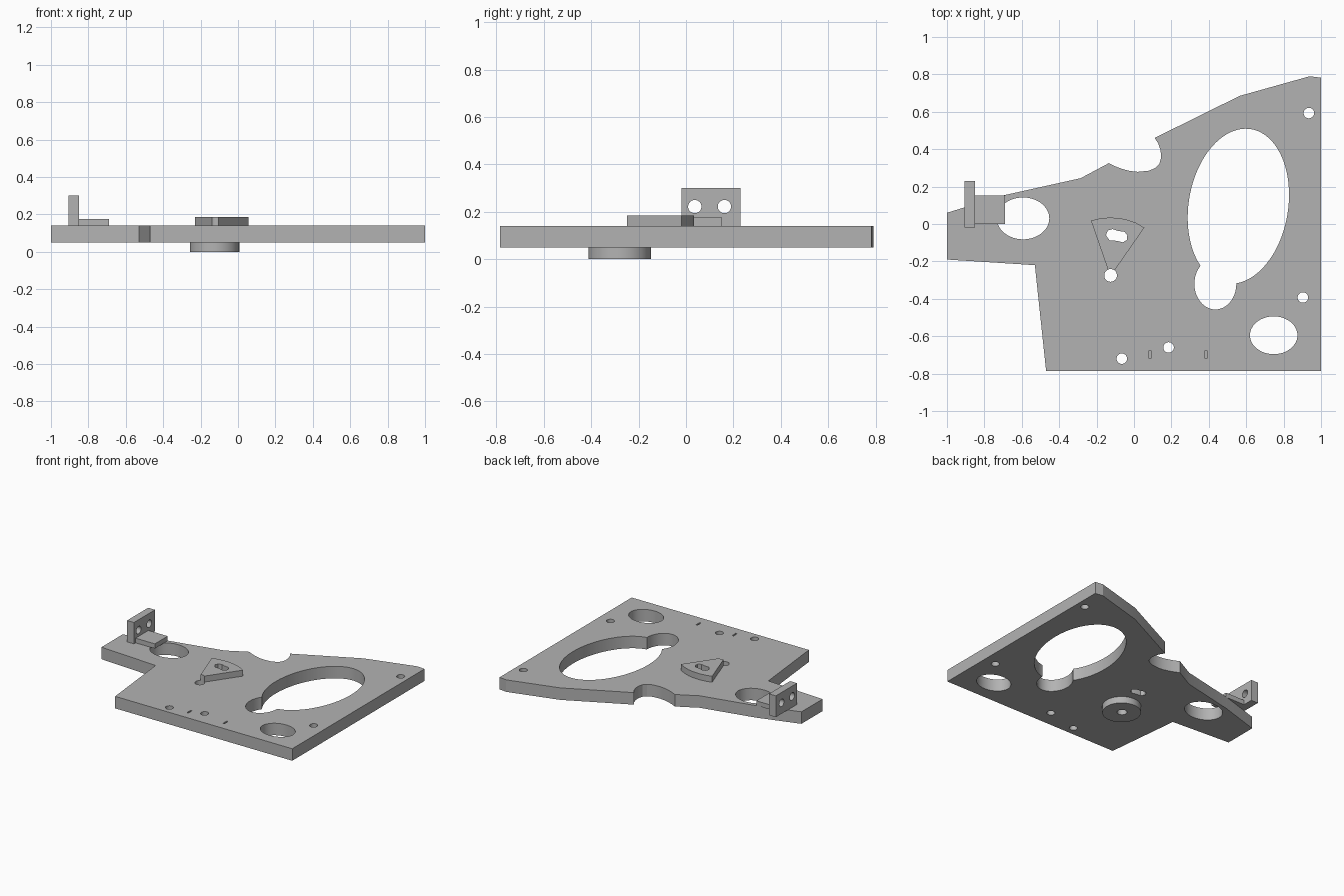
import bpy, bmesh, math
from mathutils import Matrix

if "Cube" in bpy.data.objects:
    bpy.data.objects.remove(bpy.data.objects["Cube"])

metal = bpy.data.materials.new("plain_grey")
metal.diffuse_color = (0.45, 0.45, 0.45, 1)
metal.use_nodes = True
metal.node_tree.nodes["Principled BSDF"].inputs["Base Color"].default_value = metal.diffuse_color


def prism(name, pts, z0, z1):
    """Extrude a flat outline from z0 to z1."""
    bm = bmesh.new()
    face = bm.faces.new([bm.verts.new((x, y, z0)) for x, y in pts])
    ext = bmesh.ops.extrude_face_region(bm, geom=[face])
    for v in ext["geom"]:
        if isinstance(v, bmesh.types.BMVert):
            v.co.z = z1
    bmesh.ops.recalc_face_normals(bm, faces=bm.faces)
    me = bpy.data.meshes.new(name)
    bm.to_mesh(me)
    bm.free()
    me.materials.append(metal)
    ob = bpy.data.objects.new(name, me)
    bpy.context.collection.objects.link(ob)
    return ob


def oval(cx, cy, rx, ry, n=48, skew=0.0):
    return [(cx + rx * math.cos(t), cy + skew * math.cos(t) + ry * math.sin(t))
            for t in (2 * math.pi * i / n for i in range(n))]


def box(x0, x1, y0, y1):
    return [(x0, y0), (x1, y0), (x1, y1), (x0, y1)]


def cut(ob, cutters):
    """Apply each cutter to the part in turn."""
    for c in cutters:
        m = ob.modifiers.new("cut", "BOOLEAN")
        m.operation, m.solver, m.object = "DIFFERENCE", "EXACT", c
        c.hide_render = True
        c.hide_viewport = False
    bpy.context.view_layer.objects.active = ob
    for m in list(ob.modifiers):
        bpy.ops.object.modifier_apply(modifier=m.name)


def cutter(name, pts, z0=-0.1, z1=0.4):
    helpers.append(prism(name, pts, z0, z1))
    return helpers[-1]


helpers = []

# Base plate outline, with the curved notch in the back edge
plate = prism("base_plate", [
    (-1, 0.06), (-1, -0.19), (-0.53, -0.22), (-0.47, -0.785), (1, -0.785),
    (1, 0.782), (0.94, 0.79), (0.565, 0.685), (0.11, 0.46),
    (0.13, 0.43), (0.142, 0.395), (0.145, 0.355), (0.135, 0.32), (0.115, 0.3),
    (0.08, 0.285), (0.02, 0.279), (-0.025, 0.284), (-0.065, 0.295),
    (-0.1, 0.308), (-0.135, 0.325), (-0.285, 0.245), (-0.69, 0.155)], 0.05, 0.14)

# Pivot boss below and sector above
boss = prism("pivot_boss", oval(-0.125, -0.28, 0.132, 0.132, 64), 0, 0.05)
sector = prism("sector_cam", [
    (-0.137, -0.25), (-0.105, -0.25), (0.055, -0.02), (0.01, 0.007),
    (-0.04, 0.024), (-0.09, 0.033), (-0.14, 0.034), (-0.185, 0.029),
    (-0.23, 0.018)], 0.14, 0.185)

# Openings shared by several parts
pivot_hole = cutter("pivot_hole", oval(-0.125, -0.275, 0.034, 0.034, 32))
slot = cutter("slot_hole", [
    (-0.15, -0.06), (-0.14, -0.035), (-0.115, -0.027), (-0.09, -0.036),
    (-0.05, -0.042), (-0.036, -0.06), (-0.038, -0.085), (-0.06, -0.098),
    (-0.09, -0.09), (-0.13, -0.088)])

# Large openings, small bolt holes and shallow slits in the plate
openings = [
    cutter("large_opening", oval(0.558, 0.095, 0.271, 0.41, 96, 0.061)),
    cutter("lobe_opening", oval(0.435, -0.32, 0.112, 0.137, 64)),
    cutter("corner_opening", oval(0.747, -0.595, 0.127, 0.101, 64)),
    cutter("arm_opening", oval(-0.593, 0.03, 0.14, 0.112, 64))]
for x, y in [(0.935, 0.593), (0.903, -0.393), (0.185, -0.66), (-0.065, -0.72)]:
    openings.append(cutter("bolt_hole", oval(x, y, 0.028, 0.028, 32)))
for x in (0.085, 0.385):
    openings.append(cutter("slit", box(x - 0.006, x + 0.006, -0.72, -0.675), 0.1))

cut(plate, openings + [pivot_hole, slot])
cut(boss, [pivot_hole])
cut(sector, [pivot_hole, slot])

# Bracket: foot and upright with two cross holes
foot = prism("bracket_foot", box(-0.85, -0.69, 0.0, 0.152), 0.14, 0.175)
upright = prism("bracket_upright", box(-0.907, -0.85, -0.02, 0.23), 0.14, 0.3)
cross = []
for y in (0.037, 0.162):
    c = cutter("bracket_hole", oval(0, 0, 0.028, 0.028, 32), -0.1, 0.1)
    c.data.transform(Matrix.Translation((-0.88, y, 0.222))
                     @ Matrix.Rotation(math.pi / 2, 4, "Y"))
    cross.append(c)
cut(upright, cross)

# Drop the helpers and smooth the round walls
for h in helpers:
    bpy.data.objects.remove(h)
for ob in (plate, boss, sector, foot, upright):
    bpy.ops.object.select_all(action="DESELECT")
    ob.select_set(True)
    bpy.context.view_layer.objects.active = ob
    bpy.ops.object.shade_smooth_by_angle(angle=math.radians(20))
